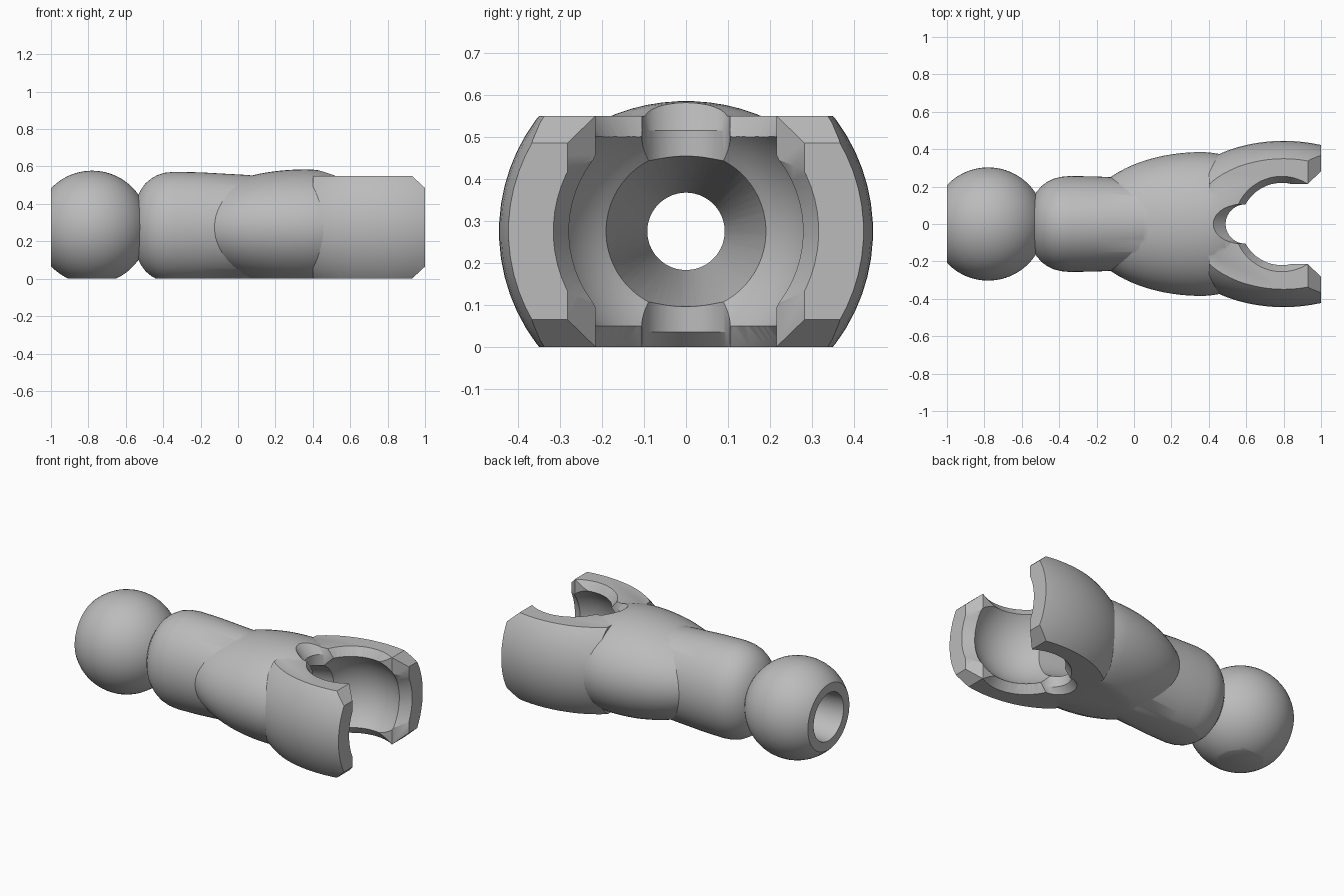
import bpy, bmesh
from math import cos, sin, pi, radians, sqrt

if "Cube" in bpy.data.objects:
    bpy.data.objects.remove(bpy.data.objects["Cube"])

MID = 0.275   # height of the long axis

grey = bpy.data.materials.new("plain grey")
grey.use_nodes = True
grey.diffuse_color = (0.5, 0.5, 0.5, 1)
grey.node_tree.nodes["Principled BSDF"].inputs["Base Color"].default_value = (0.5, 0.5, 0.5, 1)


def finish(name, bm):
    bmesh.ops.recalc_face_normals(bm, faces=bm.faces)
    mesh = bpy.data.meshes.new(name)
    bm.to_mesh(mesh)
    bm.free()
    mesh.materials.append(grey)
    obj = bpy.data.objects.new(name, mesh)
    bpy.context.collection.objects.link(obj)
    return obj


def loft(name, rings, sides=64):
    """Skin a list of rings, each a list of points."""
    bm = bmesh.new()
    loops = [[bm.verts.new(p) for p in ring] for ring in rings]
    for a, b in zip(loops, loops[1:]):
        n = len(a)
        for i in range(n):
            bm.faces.new((a[i], a[(i + 1) % n], b[(i + 1) % n], b[i]))
    bm.faces.new(loops[0])
    bm.faces.new(loops[-1])
    return finish(name, bm)


def along_x(name, profile, flat=1.0, sides=64):
    """Turned shape on the long axis; profile holds (x, radius)."""
    turn = [2 * pi * (i + 0.5) / sides for i in range(sides)]
    return loft(name, [[(x, r * flat * cos(t), MID + r * sin(t)) for t in turn] for x, r in profile])


def along_z(name, profile, sides=64):
    """Upright shape; profile holds (z, centre x, radius)."""
    turn = [2 * pi * (i + 0.5) / sides for i in range(sides)]
    return loft(name, [[(x + r * cos(t), r * sin(t), z) for t in turn] for z, x, r in profile])


def prism(name, outline, axis, low, high):
    """Extrude an outline along y or z."""
    def place(p, h):
        return (p[0], h, p[1]) if axis == "y" else (p[0], p[1], h)
    return loft(name, [[place(p, h) for p in outline] for h in (low, high)])


def egg(name, x, back, front, ry, rz, steps=40):
    """Ellipsoid with separate back and front lengths."""
    profile = []
    for i in range(steps + 1):
        a = pi * (0.01 + 0.98 * i / steps)
        profile.append((x - cos(a) * (back if a < pi / 2 else front), rz * sin(a)))
    return along_x(name, profile, ry / rz)


def combine(target, tool, operation):
    mod = target.modifiers.new("cut", "BOOLEAN")
    mod.operation = operation
    mod.solver = "EXACT"
    mod.object = tool
    bpy.context.view_layer.objects.active = target
    bpy.ops.object.modifier_apply(modifier=mod.name)
    bpy.data.objects.remove(tool)


# Ball, rounded neck barrel and swelling shoulder
link = egg("ball_socket_link", -0.78, 0.303, 0.303, 0.303, 0.303)
barrel = along_x("barrel", [(-0.57, 0.08), (-0.545, 0.15), (-0.52, 0.2), (-0.495, 0.235), (-0.465, 0.26),
                            (-0.43, 0.28), (-0.39, 0.292), (-0.34, 0.297), (-0.2, 0.294), (0.05, 0.28),
                            (0.2, 0.265)], 0.865)
shoulder = egg("shoulder", 0.36, 0.64, 0.42, 0.385, 0.31)

# Fork with flat top and bevelled tips
fork = egg("fork", 0.8, 0.64, 0.64, 0.445, 0.445)
side = [(0.4, 0), (0.4, 0.55), (0.93, 0.55), (1, 0.485), (1, 0.065), (0.93, 0)]
combine(fork, prism("fork_outline", side, "y", -0.6, 0.6), "INTERSECT")

for part in (barrel, shoulder, fork):
    combine(link, part, "UNION")

# Flat underside and flat ball end
block = [(-1, 0), (1, 0), (1, 0.8), (-1, 0.8)]
combine(link, prism("flat_limits", block, "y", -0.7, 0.7), "INTERSECT")

# Round socket with bevelled openings above, below and in front
SX, SR = 0.79, 0.315
cutters = [egg("socket", SX, SR, SR, SR, SR)]
for name, z0, z1 in (("upper_rim", 0.44, 0.6), ("lower_rim", 0.11, -0.05)):
    lip = 0.5 if z1 > z0 else 0.05
    cutters.append(along_z(name, [(z0, SX, 0.2), (lip, SX, 0.22), (z1, SX, 0.29)]))
cutters.append(along_x("front_rim", [(0.8, 0.27), (0.93, 0.275), (1.05, 0.345)]))
slot = [(0.78, 0.215), (0.93, 0.215), (1.05, 0.33)]
slot += [(x, -y) for x, y in reversed(slot)]
cutters.append(prism("slot", slot, "z", -0.1, 0.7))

# Relief notch at the root of the fork, leaning back at both ends
cutters.append(along_z("notch", [(-0.06, 0.485, 0.105), (0.035, 0.595, 0.105),
                                 (0.515, 0.595, 0.105), (0.625, 0.485, 0.105)]))

# Flared bore through the whole length
cutters.append(along_x("bore", [(-1.05, 0.155), (-1, 0.15), (-0.4, 0.092), (0.1, 0.092), (0.56, 0.195)]))

for cutter in cutters:
    combine(link, cutter, "DIFFERENCE")

for obj in bpy.context.selected_objects:
    obj.select_set(False)
link.select_set(True)
bpy.context.view_layer.objects.active = link
bpy.ops.object.shade_smooth_by_angle(angle=radians(28))
